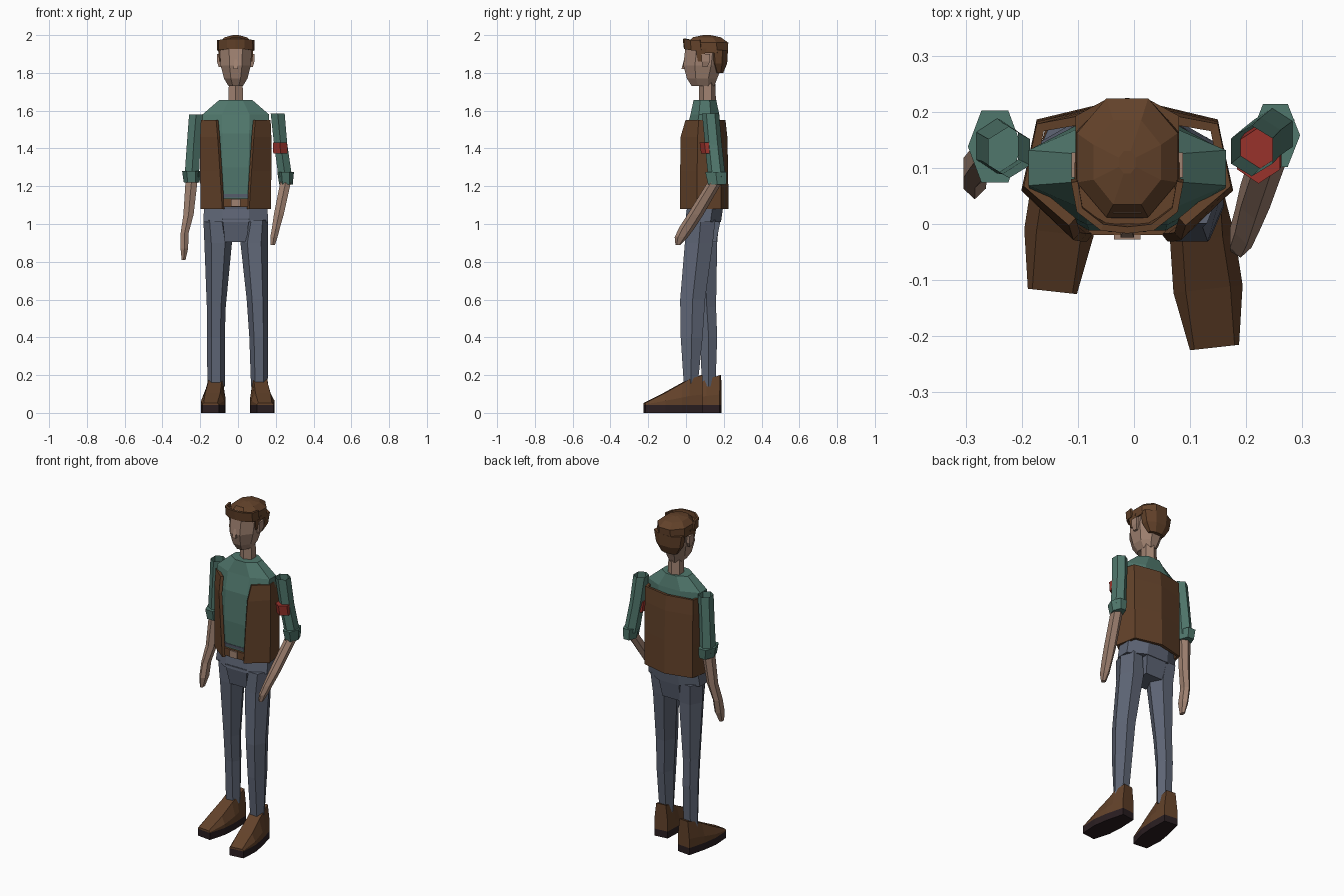
import bpy, bmesh
from math import cos, sin, pi, tau
from mathutils import Matrix, Vector

if "Cube" in bpy.data.objects:
    bpy.data.objects.remove(bpy.data.objects["Cube"])


def material(name, rgb):
    linear = [(c / 255 / 12.92) if c < 11 else ((c / 255 + 0.055) / 1.055) ** 2.4 for c in rgb]
    mat = bpy.data.materials.new(name)
    mat.use_nodes = True
    mat.diffuse_color = (*linear, 1)
    mat.node_tree.nodes["Principled BSDF"].inputs["Base Color"].default_value = (*linear, 1)
    return mat


SKIN = material("skin", (160, 130, 113))
TEAL = material("shirt teal", (80, 119, 108))
BROWN = material("leather brown", (99, 66, 42))
DENIM = material("trouser blue", (94, 101, 117))
RED = material("band red", (152, 50, 43))
SOLE = material("sole black", (42, 30, 33))


def mesh_object(name, bm, mat):
    bmesh.ops.recalc_face_normals(bm, faces=bm.faces)
    mesh = bpy.data.meshes.new(name)
    bm.to_mesh(mesh)
    bm.free()
    mesh.materials.append(mat)
    obj = bpy.data.objects.new(name, mesh)
    bpy.context.scene.collection.objects.link(obj)
    return obj


def skin_rings(name, rings, mat, closed=True, caps=True):
    """Bridge matching rows of points with quads."""
    bm = bmesh.new()
    rows = [[bm.verts.new(p) for p in ring] for ring in rings]
    n = len(rows[0])
    for low, high in zip(rows, rows[1:]):
        for i in range(n if closed else n - 1):
            j = (i + 1) % n
            bm.faces.new((low[i], low[j], high[j], high[i]))
    if caps:
        bm.faces.new(rows[0])
        bm.faces.new(rows[-1])
    return mesh_object(name, bm, mat)


def loft(name, sections, mat, n=6, turn=0.5, caps=True):
    """Sections are (z, centre x, centre y, half width, half depth)."""
    angles = [tau * (i + turn) / n for i in range(n)]
    wide = max(abs(cos(a)) for a in angles)
    deep = max(abs(sin(a)) for a in angles)
    rings = [[(cx + rx * cos(a) / wide, cy + ry * sin(a) / deep, z) for a in angles]
             for z, cx, cy, rx, ry in sections]
    return skin_rings(name, rings, mat, caps=caps)


MID = -0.012  # body centre line

# Head, neck and ears
loft("neck", [(1.62, MID, .115, .04, .045), (1.76, MID, .112, .036, .042)], SKIN)
loft("head", [(1.73, MID, .09, .038, .06), (1.77, MID, .085, .062, .08),
              (1.84, MID, .09, .08, .104), (1.93, MID, .1, .085, .104),
              (1.97, MID, .1, .06, .08)], SKIN, 8)
loft("nose", [(1.82, MID, -.01, .012, .014), (1.88, MID, .0, .006, .008)], SKIN, 4)
for side, label in ((-1, "right"), (1, "left")):
    loft(label + "_ear", [(1.83, MID + side * .082, .1, .008, .012),
                          (1.86, MID + side * .09, .105, .009, .022),
                          (1.90, MID + side * .09, .105, .009, .022)], SKIN, 4)
    loft(label + "_sideburn", [(1.86, MID + side * .082, .075, .006, .012),
                               (1.93, MID + side * .086, .08, .008, .03)], BROWN, 4)

# Hair: crown, back and raised fringe
loft("hair_crown", [(1.905, MID, .125, .092, .095), (1.96, MID, .118, .09, .106),
                    (1.988, MID, .11, .06, .075), (2.0, MID, .11, .015, .02)], BROWN, 8)
loft("hair_back", [(1.80, MID, .175, .05, .022), (1.85, MID, .172, .08, .046),
                   (1.92, MID, .172, .092, .05)], BROWN, 8)
fringe = [(-.094, .075), (-.085, .025), (-.045, -.006), (0, -.011),
          (.045, -.006), (.085, .025), (.094, .075)]
fringe_obj = skin_rings("hair_fringe",
                        [[(MID + x, y + .006 * (z < 1.95), z + .006 * (abs(x) < .05)) for x, y in fringe]
                         for z in (1.92, 1.975)], BROWN, closed=False, caps=False)
thick = fringe_obj.modifiers.new("thickness", "SOLIDIFY")
thick.thickness, thick.offset = .012, 0
loft("hair_front", [(1.925, MID, .05, .085, .05), (1.955, MID, .05, .085, .05)], BROWN, 8)

# Shirt body
loft("shirt", [(1.10, MID, .09, .14, .095), (1.3, MID, .088, .165, .1),
               (1.48, MID, .092, .172, .094), (1.58, MID, .1, .176, .076),
               (1.656, MID, .1, .088, .06)], TEAL, 8)

# Open vest, one wrapped sheet with thickness
def vest_row(z, front_x, front_y, side_x, side_y, rear_y, spine_y):
    half = [(front_x, front_y), (side_x, side_y), (.155, rear_y), (0, spine_y)]
    full = half + [(-x, y) for x, y in half[-2::-1]]
    return [(MID + x, y, z) for x, y in full]


vest = skin_rings("vest", [vest_row(1.08, .066, -.024, .178, .062, .18, .216),
                           vest_row(1.28, .078, -.024, .18, .062, .178, .214),
                           vest_row(1.46, .09, -.022, .18, .064, .176, .21),
                           vest_row(1.55, .098, .004, .176, .07, .172, .2)],
                  BROWN, closed=False, caps=False)
thick = vest.modifiers.new("thickness", "SOLIDIFY")
thick.thickness, thick.offset = .018, 0

# Trousers, belt and buckle
loft("hips", [(1.01, MID, .09, .172, .095), (1.08, MID, .1, .168, .095),
              (1.16, MID, .09, .15, .1)], DENIM, 8)
loft("seat", [(.905, MID, .09, .058, .07), (1.03, MID, .09, .07, .095)], DENIM, 4)
loft("belt", [(1.09, MID, .088, .156, .108), (1.135, MID, .088, .156, .108)], BROWN, 8)
loft("buckle", [(1.092, MID, -.018, .024, .01), (1.133, MID, -.018, .024, .01)], SKIN, 4)
loft("right_leg", [(.14, -.116, .12, .046, .036), (.4, -.117, .12, .047, .045),
                   (.56, -.115, .11, .05, .049), (.9, -.105, .097, .073, .068),
                   (1.02, -.118, .1, .065, .075)], DENIM, turn=0)
loft("left_leg", [(.14, .113, .025, .044, .036), (.4, .11, .03, .05, .058),
                  (.6, .103, .035, .057, .066), (.9, .086, .068, .073, .074),
                  (1.02, .1, .078, .06, .077)], DENIM, turn=0)

# Sleeves are open at the shoulder, with a turned-up cuff
loft("left_sleeve", [(1.25, .25, .163, .036, .046), (1.42, .226, .145, .035, .045),
                     (1.585, .21, .13, .037, .045)], TEAL, caps=False)
loft("left_cuff", [(1.21, .254, .165, .036, .048), (1.275, .252, .158, .044, .056)], TEAL, turn=0)
loft("left_forearm", [(.89, .184, -.042, .012, .014), (.93, .19, -.025, .019, .035),
                      (.98, .201, .005, .021, .042), (1.05, .216, .05, .026, .042),
                      (1.23, .254, .158, .028, .038)], SKIN)
loft("arm_band", [(1.372, .225, .13, .038, .05), (1.432, .222, .122, .038, .05)], RED)
loft("right_sleeve", [(1.25, -.245, .14, .038, .05), (1.42, -.235, .135, .036, .046),
                      (1.58, -.222, .128, .037, .046)], TEAL, caps=False)
loft("right_cuff", [(1.22, -.245, .14, .042, .056), (1.28, -.248, .138, .048, .064)], TEAL, turn=0)
loft("right_forearm", [(.81, -.288, .07, .01, .02), (.87, -.284, .082, .02, .038),
                       (.95, -.283, .1, .021, .035), (1.05, -.262, .12, .027, .032),
                       (1.24, -.245, .135, .032, .036)], SKIN)


# Shoes: rows run heel to toe as (length, half width, top half width, top height)
SHOE = [(0, .042, .03, .2), (.07, .052, .038, .178), (.11, .058, .036, .155),
        (.2, .062, .04, .105), (.305, .044, .036, .053)]
SOLE_TOP = .042


def shoe(label, x, y, side):
    place = Matrix.Translation((x, y, 0)) @ Matrix.Rotation(side * .11, 4, "Z")

    def rows(part):
        return [[place @ Vector(p) for p in part(-d, w, t, h)] for d, w, t, h in SHOE]

    skin_rings(label + "_shoe", rows(lambda d, w, t, h: [
        (-w, d, SOLE_TOP), (w, d, SOLE_TOP), (w, d, SOLE_TOP + (h - SOLE_TOP) * .35),
        (t, d, h), (-t, d, h), (-w, d, SOLE_TOP + (h - SOLE_TOP) * .35)]), BROWN)
    skin_rings(label + "_sole", rows(lambda d, w, t, h: [
        (-w, d, 0), (w, d, 0), (w, d, SOLE_TOP), (-w, d, SOLE_TOP)]), SOLE)


shoe("right", -.112, .183, -1)
shoe("left", .11, .083, 1)
